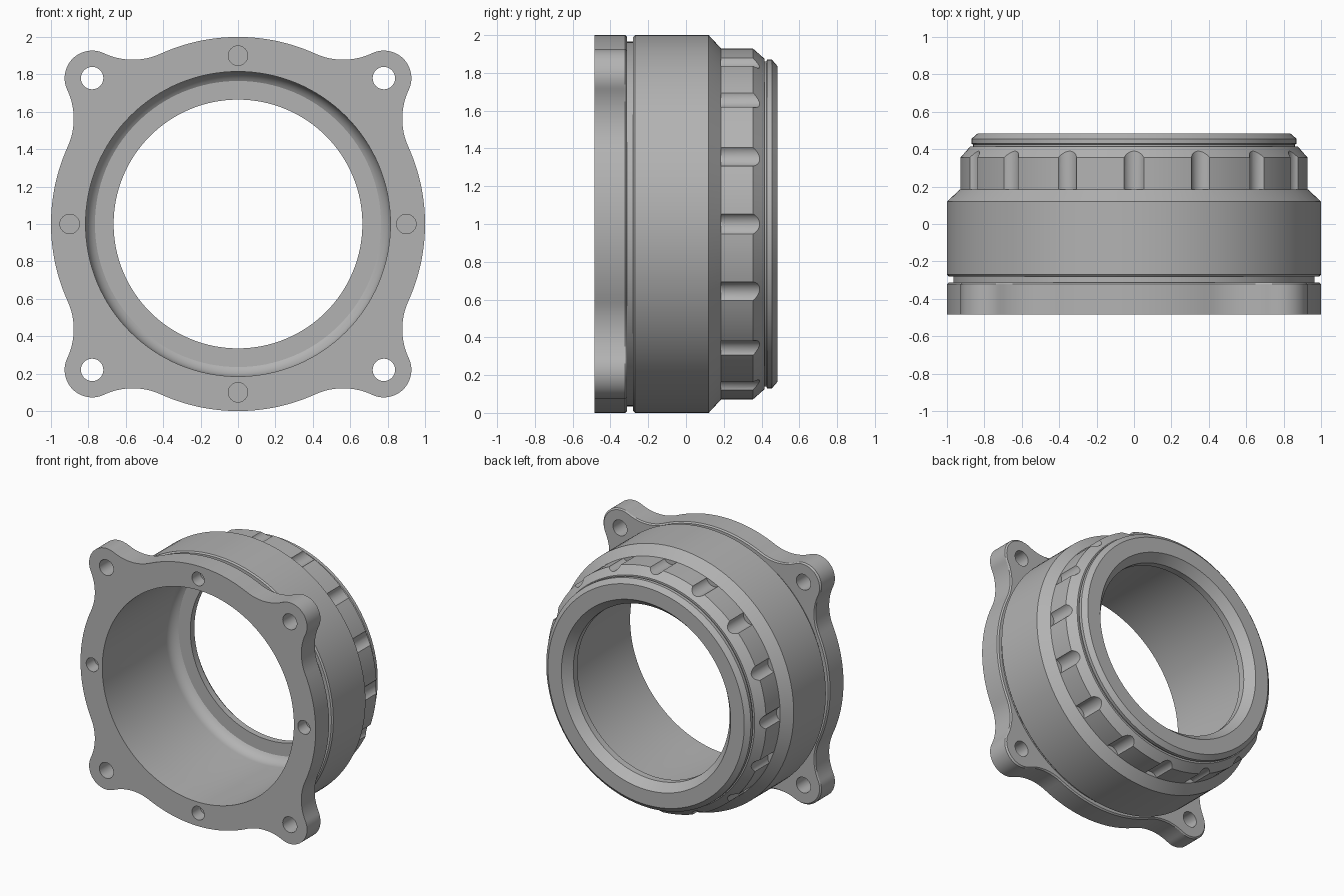
import bpy, bmesh, math
from mathutils import Vector, Matrix

old = bpy.data.objects.get("Cube")
if old:
    bpy.data.objects.remove(old, do_unlink=True)

CENTRE = Vector((0, 0, 1))
SEG = 128
BORE = 0.815
FRONT, BACK = -0.485, 0.485

metal = bpy.data.materials.new("satin_grey")
metal.use_nodes = True
colour = (0.45, 0.45, 0.45, 1)
metal.diffuse_color = colour
metal.node_tree.nodes["Principled BSDF"].inputs["Base Color"].default_value = colour


def finish(name, bm):
    bmesh.ops.recalc_face_normals(bm, faces=bm.faces)
    mesh = bpy.data.meshes.new(name)
    bm.to_mesh(mesh)
    bm.free()
    mesh.materials.append(metal)
    obj = bpy.data.objects.new(name, mesh)
    bpy.context.collection.objects.link(obj)
    return obj


def loft(bm, rings, closed=False):
    """Join rings of vertices with quads; cap the ends unless closed."""
    rings = [[bm.verts.new(p) for p in ring] for ring in rings]
    pairs = list(zip(rings, rings[1:]))
    if closed:
        pairs.append((rings[-1], rings[0]))
    for a, b in pairs:
        for i in range(len(a)):
            j = (i + 1) % len(a)
            bm.faces.new((a[i], a[j], b[j], b[i]))
    if not closed:
        bm.faces.new(rings[0])
        bm.faces.new(rings[-1])


def circle(r, y, x=0, z=0, seg=SEG):
    """Circle around an axis along y, offset from the model's centre."""
    return [CENTRE + Vector((x + r * math.cos(2 * math.pi * i / seg), y,
                             z + r * math.sin(2 * math.pi * i / seg))) for i in range(seg)]


def select_only(obj):
    bpy.ops.object.select_all(action='DESELECT')
    obj.select_set(True)
    bpy.context.view_layer.objects.active = obj


def cut(obj, cutter):
    cutter.hide_render = True
    mod = obj.modifiers.new("cut", 'BOOLEAN')
    mod.operation = 'DIFFERENCE'
    mod.solver = 'EXACT'
    mod.object = cutter
    select_only(obj)
    bpy.ops.object.modifier_apply(modifier=mod.name)
    bpy.data.objects.remove(cutter, do_unlink=True)


def smooth(obj):
    select_only(obj)
    bpy.ops.object.shade_smooth_by_angle(angle=math.radians(25))


# Housing: turned profile of (radius, y), outside first, then the bore
profile = [(0.965, -0.312), (0.965, -0.28), (0.99, -0.28), (1.0, -0.27), (1.0, 0.12),
           (0.93, 0.185), (0.93, 0.355), (0.875, 0.415), (0.86, 0.415), (0.86, 0.425),
           (0.87, 0.43), (0.87, 0.455), (0.835, BACK), (0.72, BACK), (0.665, 0.42),
           (0.665, 0.37)]
fillet = 0.1
for step in range(8, -1, -1):
    t = math.radians(60) * step / 8
    profile.append((BORE - fillet * (1 - math.cos(t)),
                    0.37 - fillet * (math.sin(math.radians(60)) - math.sin(t))))
profile.append((BORE, -0.312))
bm = bmesh.new()
loft(bm, [circle(r, y) for r, y in profile], closed=True)
housing = finish("housing", bm)

# Grip notches around the rear collar
bm = bmesh.new()
for k in range(16):
    a = math.tau * k / 16
    x, z = 0.96 * math.cos(a), 0.96 * math.sin(a)
    loft(bm, [circle(0.062, y, x, z, 32) for y in (0.185, 0.6)])
cut(housing, finish("notch_cutter", bm))
smooth(housing)

# Flange outline: round body, four ears, concave blends between them
EAR, EAR_R, BLEND = 0.78, 0.147, 0.362
ear_dist = EAR * math.sqrt(2)
d1, d2 = 1 + BLEND, EAR_R + BLEND
bend = math.acos((d1 ** 2 + ear_dist ** 2 - d2 ** 2) / (2 * d1 * ear_dist))


def arc(cx, cy, r, a0, a1, n):
    return [(cx + r * math.cos(a0 + (a1 - a0) * i / n),
             cy + r * math.sin(a0 + (a1 - a0) * i / n)) for i in range(n)]


# One quarter, with its ear pointing along +x, then turned four times
bx, by = d1 * math.cos(bend), d1 * math.sin(bend)
to_ear = math.atan2(-by, ear_dist - bx)
ear_end = to_ear + math.pi
quarter = arc(bx, -by, BLEND, math.pi - bend, -to_ear, 16)
quarter += arc(ear_dist, 0, EAR_R, -ear_end, ear_end, 28)
quarter += arc(bx, by, BLEND, to_ear, bend - math.pi, 16)
quarter += arc(0, 0, 1, bend, math.pi / 2 - bend, 24)
outline = []
for k in range(4):
    turn = Matrix.Rotation(math.pi / 4 + k * math.pi / 2, 2)
    outline += [turn @ Vector(p) for p in quarter]


def flange_ring(y, scale=1):
    return [CENTRE + Vector((p.x * scale, y, p.y * scale)) for p in outline]


bm = bmesh.new()
loft(bm, [flange_ring(FRONT), flange_ring(-0.322), flange_ring(-0.312, 0.99)])
flange = finish("flange", bm)

# Bore, through bolt holes in the ears and blind dowel holes between them
bm = bmesh.new()
loft(bm, [circle(BORE, y) for y in (-0.6, -0.2)])
for k in range(4):
    a = k * math.pi / 2
    b = a + math.pi / 4
    loft(bm, [circle(0.06, y, ear_dist * math.cos(b), ear_dist * math.sin(b), 40)
              for y in (-0.6, -0.2)])
    loft(bm, [circle(0.052, y, 0.9 * math.cos(a), 0.9 * math.sin(a), 40)
              for y in (-0.6, FRONT + 0.1)])
cut(flange, finish("hole_cutter", bm))
smooth(flange)
